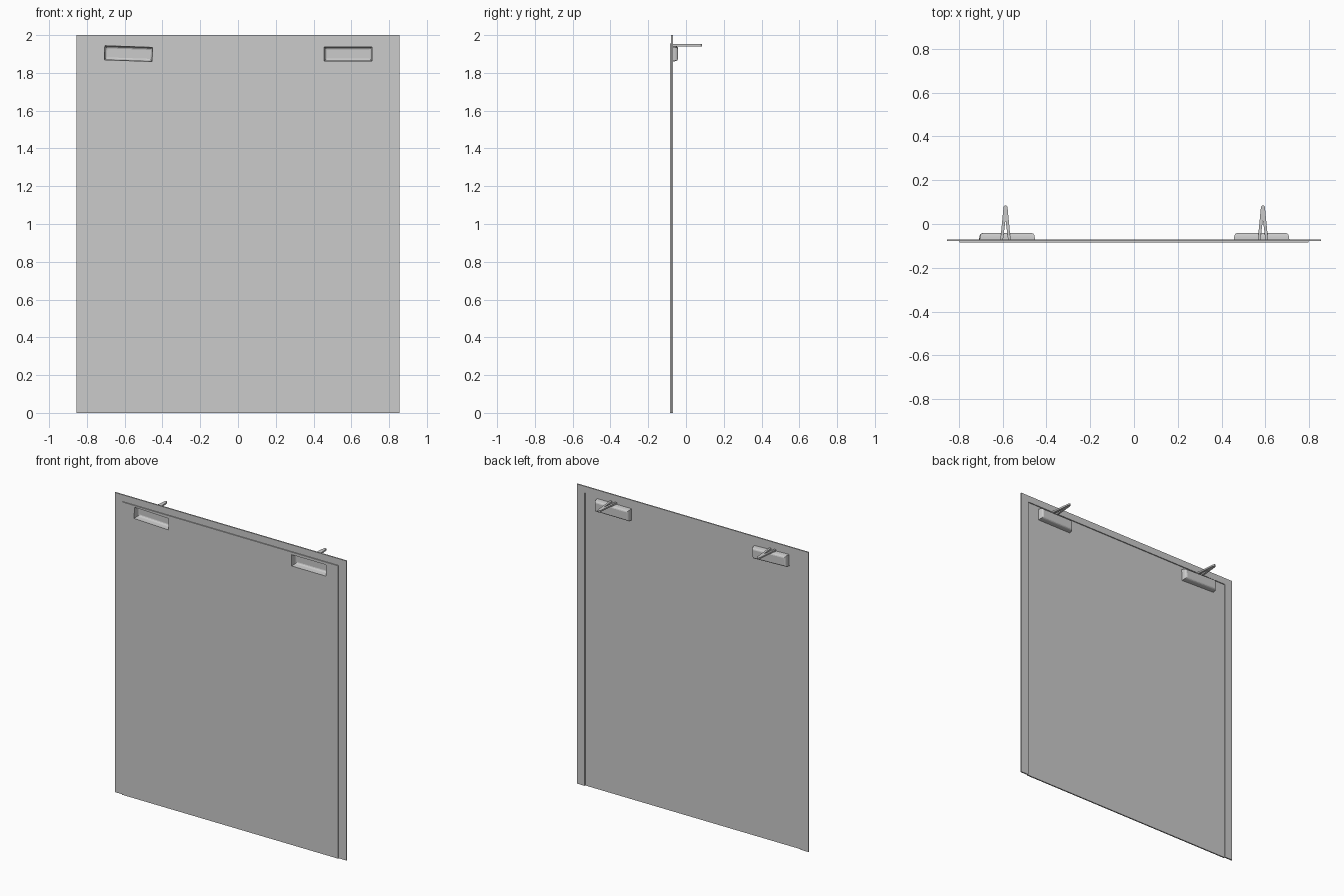
import bpy, bmesh, math
from mathutils import Matrix, Vector

if "Cube" in bpy.data.objects:
    bpy.data.objects.remove(bpy.data.objects["Cube"])

FRONT, FRAME_FRONT, PANEL_BACK, BACK = -0.085, -0.0785, -0.0765, -0.070


def prism(name, loops, lo, hi, upright):
    """Extrude filled 2D outlines (inner loops are holes) along y or z."""
    cu = bpy.data.curves.new(name, 'CURVE')
    cu.dimensions, cu.fill_mode = '2D', 'BOTH'
    cu.extrude = (hi - lo) / 2
    for pts in loops:
        sp = cu.splines.new('POLY')
        sp.points.add(len(pts) - 1)
        for p, (x, y) in zip(sp.points, pts):
            p.co = (x, y, 0, 1)
        sp.use_cyclic_u = True
    tmp = bpy.data.objects.new(name + "_outline", cu)
    bpy.context.collection.objects.link(tmp)
    dg = bpy.context.evaluated_depsgraph_get()
    me = bpy.data.meshes.new_from_object(tmp.evaluated_get(dg))
    bpy.data.objects.remove(tmp)
    mid = (lo + hi) / 2
    if upright:
        me.transform(Matrix.Translation((0, mid, 0)) @ Matrix.Rotation(math.pi / 2, 4, 'X'))
    else:
        me.transform(Matrix.Translation((0, 0, mid)))
    bm = bmesh.new()
    bm.from_mesh(me)
    bmesh.ops.remove_doubles(bm, verts=bm.verts, dist=1e-5)
    bmesh.ops.recalc_face_normals(bm, faces=bm.faces)
    for f in bm.faces:
        f.smooth = False
    bm.to_mesh(me)
    bm.free()
    ob = bpy.data.objects.new(name, me)
    bpy.context.collection.objects.link(ob)
    return ob


def rect(cx, cz, w, h, tilt):
    """Rectangle corners in the x-z plane, turned by tilt."""
    rot = Matrix.Rotation(tilt, 2)
    return [tuple(Vector((cx, cz)) + rot @ Vector((sx * w / 2, sz * h / 2)))
            for sx, sz in ((-1, -1), (1, -1), (1, 1), (-1, 1))]


W, H = 0.256, 0.078
# side name, centre x, centre z, tilt, arm x
sides = [("left", -0.580, 1.902, math.radians(-2), -0.587),
         ("right", 0.583, 1.900, 0.0, 0.589)]

# Surrounding frame: two jambs and a head
prism("frame", [[(-0.855, 0), (-0.797, 0), (-0.797, 1.955), (0.797, 1.955),
                 (0.797, 0), (0.855, 0), (0.855, 2), (-0.855, 2)]],
      FRAME_FRONT, BACK, True)

# Panel standing slightly proud of the frame, with two openings
outer = [(-0.797, 0), (0.797, 0), (0.797, 1.955), (-0.797, 1.955)]
prism("panel", [outer] + [rect(cx, cz, W, H, t) for _, cx, cz, t, _ in sides],
      FRONT, PANEL_BACK, True)


def pocket(name, cx, cz, tilt):
    """Open-fronted tray with rounded back edges."""
    bm = bmesh.new()
    rings = []
    for y, inset in ((FRONT, 0), (-0.058, 0.003), (-0.050, 0.005),
                     (-0.0445, 0.009), (-0.042, 0.015)):
        rings.append([bm.verts.new((x, y, z)) for x, z in
                      rect(cx, cz, W - 2 * inset, H - 2 * inset, tilt)])
    for a, b in zip(rings, rings[1:]):
        for i in range(4):
            j = (i + 1) % 4
            bm.faces.new((a[i], a[j], b[j], b[i]))
    bm.faces.new(rings[-1])
    bmesh.ops.recalc_face_normals(bm, faces=bm.faces)
    me = bpy.data.meshes.new(name)
    bm.to_mesh(me)
    bm.free()
    ob = bpy.data.objects.new(name, me)
    bpy.context.collection.objects.link(ob)
    sol = ob.modifiers.new("wall", 'SOLIDIFY')
    sol.thickness, sol.offset = 0.002, -1


# Light pockets and the forked spikes above them
half = [(0.012, PANEL_BACK), (0.024, PANEL_BACK), (0.009, 0.078), (0.004, 0.085)]
for side, cx, cz, tilt, ax in sides:
    pocket(side + "_pocket", cx, cz, tilt)
    outline = half + [(-x, y) for x, y in reversed(half)] + [(0, 0.02)]
    prism(side + "_spike", [[(ax + x, y) for x, y in outline]], 1.941, 1.952, False)
